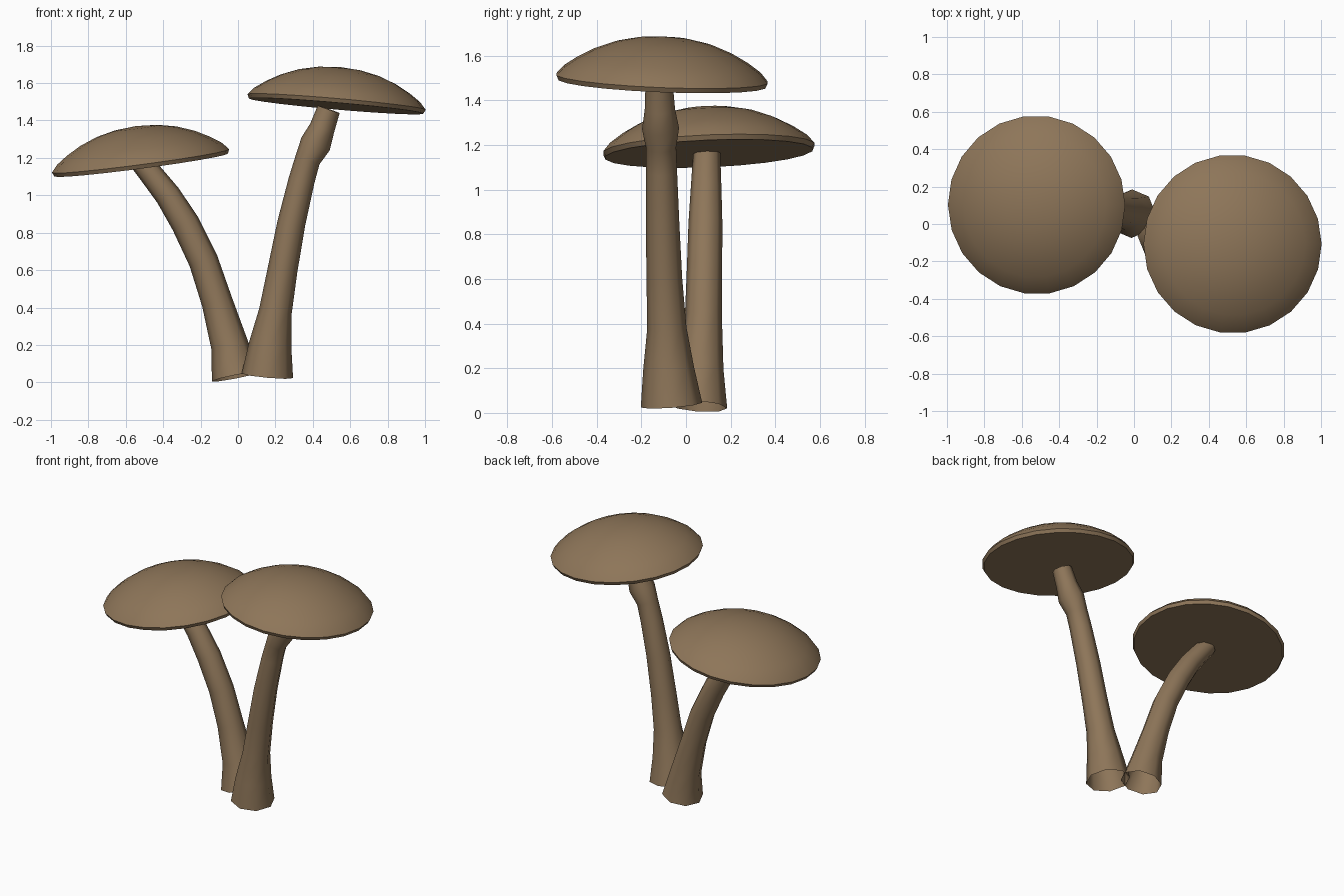
import bpy, bmesh, math
from mathutils import Vector

if "Cube" in bpy.data.objects:
    bpy.data.objects.remove(bpy.data.objects["Cube"])

brown = bpy.data.materials.new("mushroom_brown")
brown.diffuse_color = (0.27, 0.18, 0.10, 1.0)
brown.use_nodes = True
brown.node_tree.nodes["Principled BSDF"].inputs["Base Color"].default_value = brown.diffuse_color


def loft(name, sections, sides, close=False, smooth=60):
    """Skin rings given as (centre, axis, radius); optionally close both ends with fans."""
    bm = bmesh.new()
    rings = []
    for centre, axis, r in sections:
        t = axis.normalized()
        u = Vector((0, 1, 0)).cross(t).normalized()
        v = t.cross(u)
        rings.append([bm.verts.new(centre + r * (u * math.cos(a) + v * math.sin(a)))
                      for a in (2 * math.pi * i / sides for i in range(sides))])
    for a, b in zip(rings, rings[1:]):
        for i in range(sides):
            j = (i + 1) % sides
            bm.faces.new((a[i], a[j], b[j], b[i]))
    if close:
        low, high = (bm.verts.new(c) for c in close)
        for i in range(sides):
            j = (i + 1) % sides
            bm.faces.new((rings[0][j], rings[0][i], low))
            bm.faces.new((rings[-1][i], rings[-1][j], high))
    mesh = bpy.data.meshes.new(name)
    bm.to_mesh(mesh)
    bm.free()
    mesh.materials.append(brown)
    obj = bpy.data.objects.new(name, mesh)
    bpy.context.collection.objects.link(obj)
    bpy.ops.object.select_all(action='DESELECT')
    obj.select_set(True)
    bpy.context.view_layer.objects.active = obj
    bpy.ops.object.shade_smooth_by_angle(angle=math.radians(smooth))


def stem(name, path):
    # Eight-sided tapering tube, open at the base
    pts = [Vector(p[:3]) for p in path]
    n = len(pts)
    loft(name, [(pts[i], pts[min(i + 1, n - 1)] - pts[max(i - 1, 0)], path[i][3])
                for i in range(n)], 8)


# Cap profile: radius, height above the flat underside
PROFILE = [(.468, 0), (.478, .022), (.445, .06), (.385, .102), (.31, .143),
           (.22, .178), (.12, .20)]


def cap(name, centre, slope_x, slope_y):
    c = Vector(centre)
    axis = Vector((-slope_x, -slope_y, 1)).normalized()
    loft(name, [(c + axis * h, axis, r) for r, h in PROFILE], 22,
         close=(c, c + axis * .21), smooth=50)


# Short mushroom, leaning left
stem("short_stem", [(-.012, .055, .03, .13), (-.045, .068, .2, .10), (-.112, .078, .43, .083),
                    (-.185, .083, .65, .079), (-.282, .087, .85, .076),
                    (-.375, .09, 1.0, .069), (-.47, .092, 1.12, .063), (-.515, .094, 1.175, .06)])
cap("short_cap", (-.518, .103, 1.162), .132, .042)

# Tall mushroom, leaning right, with a swelling near the top
stem("tall_stem", [(.157, -.065, .035, .138), (.172, -.078, .2, .114), (.2, -.086, .38, .088),
                   (.238, -.097, .6, .08), (.285, -.105, .85, .075), (.34, -.11, 1.08, .07),
                   (.372, -.112, 1.19, .068), (.415, -.114, 1.275, .083),
                   (.45, -.117, 1.36, .068), (.485, -.12, 1.46, .062)])
cap("tall_cap", (.525, -.108, 1.477), -.087, -.04)
